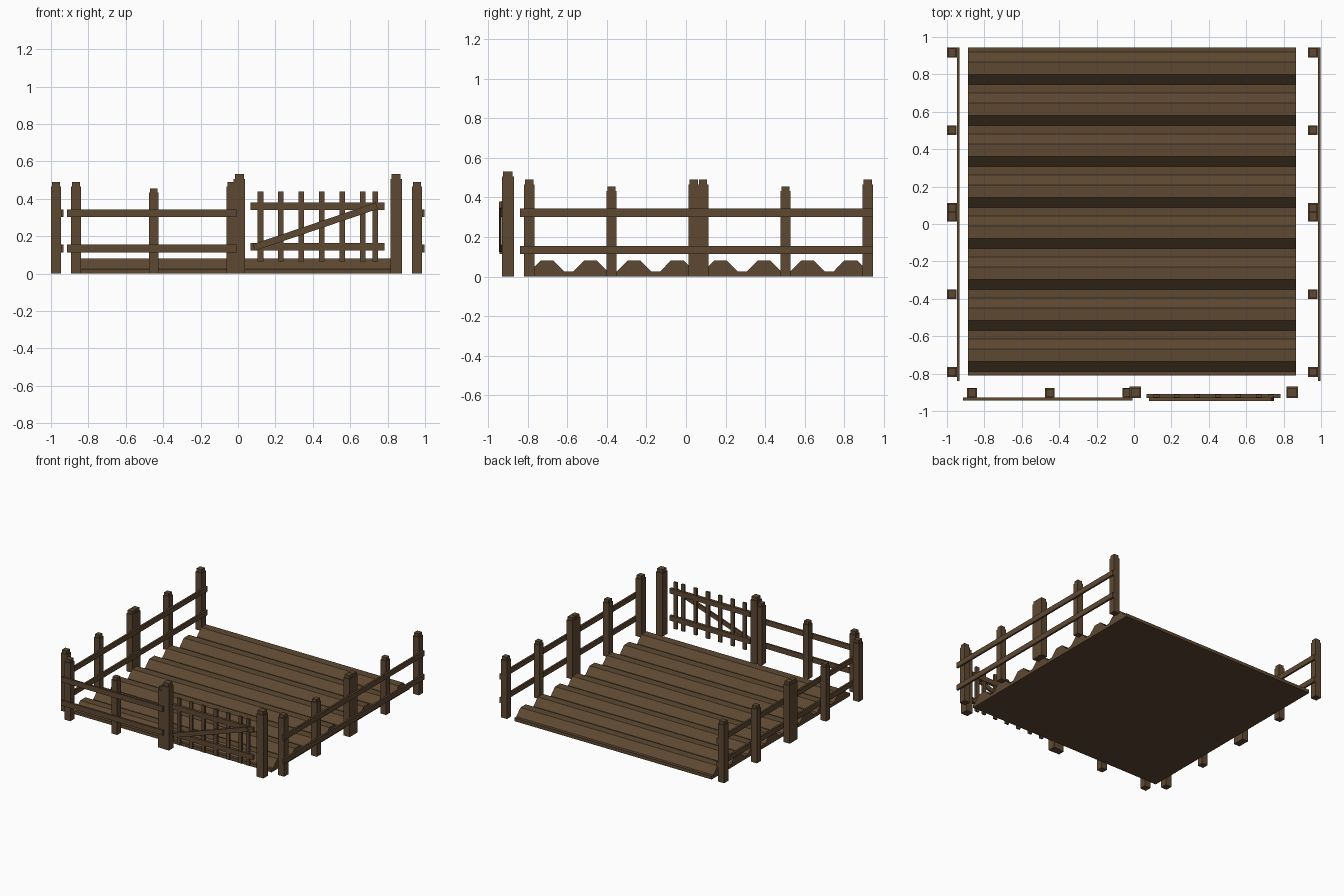
import bpy, bmesh, math
from mathutils import Matrix, Vector

if "Cube" in bpy.data.objects:
    bpy.data.objects.remove(bpy.data.objects["Cube"])

brown = bpy.data.materials.new("earthy_brown")
brown.diffuse_color = (0.112, 0.066, 0.032, 1)
brown.use_nodes = True
brown.node_tree.nodes["Principled BSDF"].inputs["Base Color"].default_value = brown.diffuse_color


def finish(bm, name, matrix=Matrix()):
    bmesh.ops.recalc_face_normals(bm, faces=bm.faces)
    me = bpy.data.meshes.new(name)
    bm.to_mesh(me)
    bm.free()
    me.materials.append(brown)
    ob = bpy.data.objects.new(name, me)
    ob.matrix_world = matrix
    bpy.context.collection.objects.link(ob)
    return ob


def box(name, lo, hi, matrix=Matrix()):
    lo, hi = Vector(lo), Vector(hi)
    bm = bmesh.new()
    bmesh.ops.create_cube(bm, size=1)
    bmesh.ops.scale(bm, vec=hi - lo, verts=bm.verts)
    bmesh.ops.translate(bm, vec=(lo + hi) / 2, verts=bm.verts)
    return finish(bm, name, matrix)


def post(name, x, y, width, body, top, matrix=Matrix()):
    # square post with a narrower raised cap
    bm = bmesh.new()
    bmesh.ops.create_cube(bm, size=1)
    bmesh.ops.scale(bm, vec=(width, width, body), verts=bm.verts)
    bmesh.ops.translate(bm, vec=(x, y, body / 2), verts=bm.verts)
    bm.faces.ensure_lookup_table()
    lid = max(bm.faces, key=lambda f: f.calc_center_median().z)
    bmesh.ops.inset_region(bm, faces=[lid], thickness=width * 0.14)
    ext = bmesh.ops.extrude_discrete_faces(bm, faces=[lid])
    bmesh.ops.translate(bm, vec=(0, 0, top - body), verts=ext["faces"][0].verts)
    return finish(bm, name, matrix)


def fence(name, x, y, angle):
    # three posts and two rails; the rails sit on the local -y side
    m = Matrix.Translation((x, y, 0)) @ Matrix.Rotation(angle, 4, 'Z')
    for i, px in enumerate((-0.416, 0, 0.416)):
        body, top = (0.433, 0.456) if i == 1 else (0.465, 0.49)
        post(f"{name}_post_{i + 1}", px, 0, 0.05 if i == 1 else 0.053, body, top, m)
    for label, z in (("lower", 0.134), ("upper", 0.323)):
        box(f"{name}_{label}_rail", (-0.463, -0.0415, z - 0.021),
            (0.442, -0.0265, z + 0.021), m)


# ploughed field: ridge profile extruded along x
X0, X1, Y0, Y1, RIDGES = -0.888, 0.865, -0.81, 0.943, 8
step = (Y1 - Y0) / RIDGES
profile = [(Y0, 0), (Y0, 0.026)]
for i in range(RIDGES):
    for t, z in ((0.1, 0.026), (0.345, 0.08), (0.645, 0.08), (0.89, 0.026)):
        profile.append((Y0 + (i + t) * step, z))
profile += [(Y1, 0.026), (Y1, 0)]
bm = bmesh.new()
end = bm.faces.new([bm.verts.new((X0, y, z)) for y, z in profile])
ext = bmesh.ops.extrude_face_region(bm, geom=[end], use_keep_orig=True)
moved = [v for v in ext["geom"] if isinstance(v, bmesh.types.BMVert)]
bmesh.ops.translate(bm, vec=(X1 - X0, 0, 0), verts=moved)
finish(bm, "ploughed_field")

# fence sections: one in front, two on each side
fence("front_fence", -0.45, -0.902, 0)
for side, x in (("left", -0.9735), ("right", 0.9565)):
    for part, y in (("front", -0.376), ("back", 0.502)):
        fence(f"{side}_{part}_fence", x, y, math.pi / 2)

# gate posts
for side, x in (("left", 0.007), ("right", 0.846)):
    post(f"gate_{side}_post", x, -0.9, 0.06, 0.505, 0.532)

# gate rails, pickets and diagonal brace
for label, z in (("lower", 0.143), ("upper", 0.361)):
    box(f"gate_{label}_rail", (0.067, -0.931, z - 0.02), (0.783, -0.908, z + 0.02))
for i, x in enumerate((0.12, 0.228, 0.338, 0.448, 0.558, 0.667, 0.734)):
    box(f"gate_picket_{i + 1}", (x - 0.015, -0.927, 0.065), (x + 0.015, -0.911, 0.44))
a, b = Vector((0.085, 0, 0.14)), Vector((0.742, 0, 0.363))
d = b - a
brace = Matrix.Translation((a + b) / 2) @ Matrix.Rotation(-math.atan2(d.z, d.x), 4, 'Y')
box("gate_brace", (-d.length / 2, -0.945, -0.018), (d.length / 2, -0.931, 0.018), brace)
